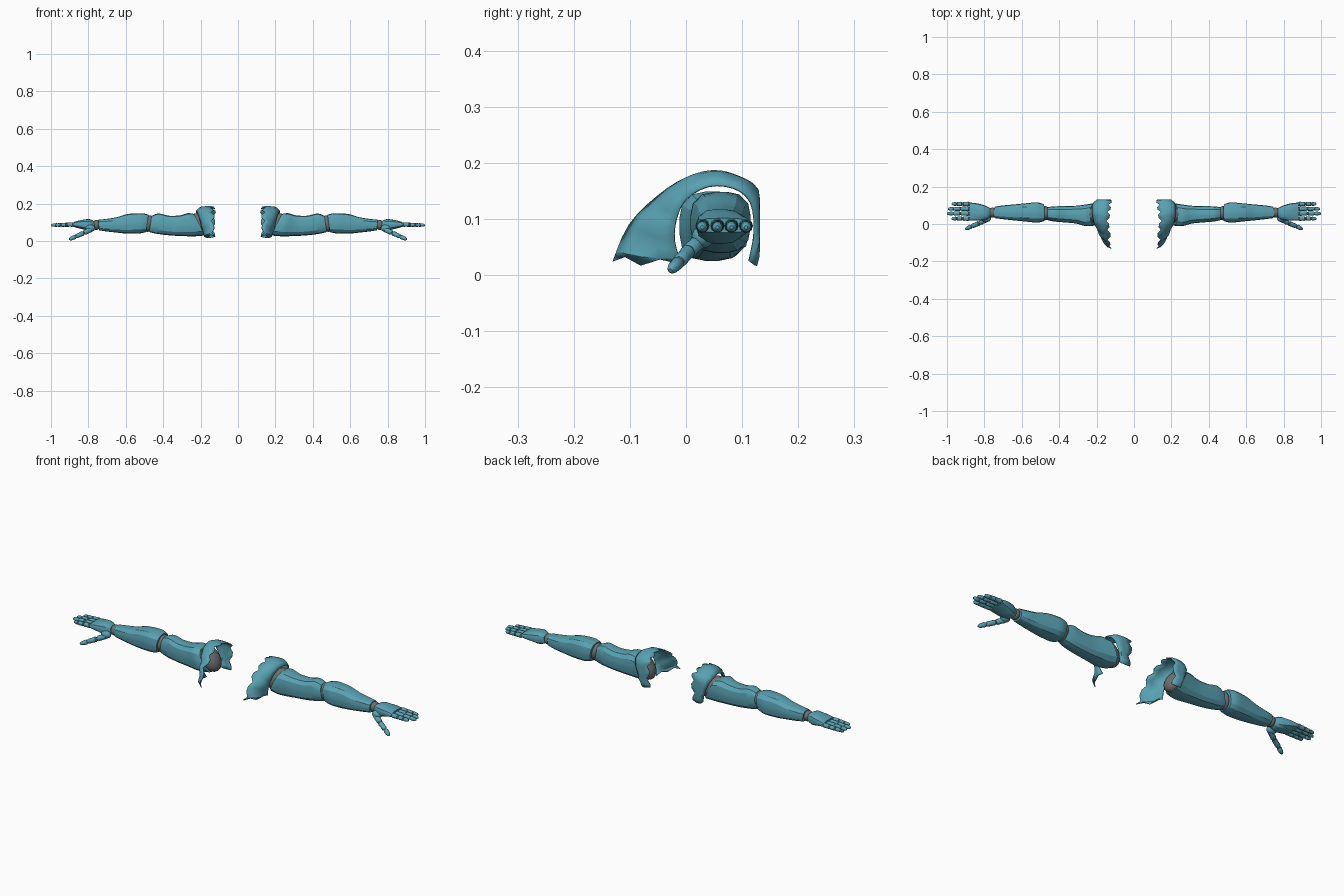
import bpy, bmesh, math
from mathutils import Vector

if "Cube" in bpy.data.objects:
    bpy.data.objects.remove(bpy.data.objects["Cube"])


def material(name, rgb):
    m = bpy.data.materials.new(name)
    m.use_nodes = True
    m.diffuse_color = (*rgb, 1)
    m.node_tree.nodes["Principled BSDF"].inputs["Base Color"].default_value = (*rgb, 1)
    return m


TEAL = material("teal armour", (0.10, 0.36, 0.45))
GREY = material("grey joint", (0.16, 0.16, 0.16))


def finish(name, bm, mat, angle=28):
    """Turn a bmesh of the left side into a smooth, mirrored object."""
    me = bpy.data.meshes.new(name)
    bm.to_mesh(me)
    bm.free()
    me.materials.append(mat)
    ob = bpy.data.objects.new(name, me)
    bpy.context.collection.objects.link(ob)
    bpy.ops.object.select_all(action="DESELECT")
    ob.select_set(True)
    bpy.context.view_layer.objects.active = ob
    bpy.ops.object.shade_smooth_by_angle(angle=math.radians(angle))
    ob.modifiers.new("Mirror", "MIRROR")
    return ob


def spline(keys, steps):
    """Catmull-Rom interpolation of tuples of numbers."""
    out = []
    for i in range(len(keys) - 1):
        a, b, c, d = (keys[min(max(i + k, 0), len(keys) - 1)] for k in (-1, 0, 1, 2))
        for s in range(steps):
            t = s / steps
            out.append(tuple(q + t * (r - p) / 2 + t * t * (p - 2.5 * q + 2 * r - w / 2)
                             + t ** 3 * (1.5 * (q - r) + (w - p) / 2)
                             for p, q, r, w in zip(a, b, c, d)))
    return out + [tuple(keys[-1])]


def bridge(bm, rings, closed=True):
    n = len(rings[0])
    for a, b in zip(rings, rings[1:]):
        for i in range(n if closed else n - 1):
            j = (i + 1) % n
            bm.faces.new((a[i], a[j], b[j], b[i]))
    if closed:
        bm.faces.new(rings[0][::-1])
        bm.faces.new(rings[-1])
    bmesh.ops.recalc_face_normals(bm, faces=bm.faces[:])


def shell(name, sections, lean, steps=4, sides=16):
    """Limb armour: sections are (x, y min, y max, z min, z max);
    lean slants the first and last rims, (start, end)."""
    bm = bmesh.new()
    rings = []
    path = spline(sections, steps)
    x0, x1 = path[0][0], path[-1][0]
    for x, ya, yb, za, zb in path:
        t = (x - x0) / (x1 - x0)
        tilt = lean[0] * max(0, 1 - 2.5 * t) + lean[1] * max(0, 2.5 * t - 1.5)
        ring = []
        for k in range(sides):
            a = math.tau * (k + 0.5) / sides
            # raised ridges every quarter turn give the plated look
            r = 1 + 0.05 * (1 if k % 4 in (1, 2) else -0.6)
            y = math.cos(a) * r * (yb - ya) / 2
            z = math.sin(a) * r * (zb - za) / 2
            ring.append(bm.verts.new((x + tilt * z, (ya + yb) / 2 + y, (za + zb) / 2 + z)))
        rings.append(ring)
    bridge(bm, rings)
    return finish(name, bm, TEAL)


def ball(name, centre, size, mat=GREY, tilt=0):
    bm = bmesh.new()
    bmesh.ops.create_uvsphere(bm, u_segments=20, v_segments=12, radius=1)
    for v in bm.verts:
        x, y, z = (c * s for c, s in zip(v.co, size))
        v.co = Vector((x + tilt * z, y, z)) + Vector(centre)
    return finish(name, bm, mat, 60)


def digit(name, points, radius):
    """Chain of tapered finger plates with small joints between them."""
    pts = [Vector(p) for p in points]
    plates, joints = bmesh.new(), bmesh.new()
    for i, (a, b) in enumerate(zip(pts, pts[1:])):
        r0 = radius * (1 - 0.09 * i)
        axis = b - a
        u = axis.cross(Vector((0, 0, 1))).normalized()
        w = u.cross(axis).normalized()
        profile = [(0.03, 0.7), (0.12, 1), (0.5, 0.9), (0.85, 0.95), (0.97, 0.65)]
        if b == pts[-1]:
            profile = [(0.03, 0.7), (0.15, 1), (0.6, 0.9), (0.88, 0.65), (1, 0.3)]
        rings = []
        for t, s in profile:
            rings.append([plates.verts.new(a + axis * t + r0 * s * (
                u * math.cos(math.tau * k / 10) + w * math.sin(math.tau * k / 10)))
                for k in range(10)])
        bridge(plates, rings)
        made = bmesh.ops.create_uvsphere(joints, u_segments=10, v_segments=6,
                                         radius=r0 * 0.78)
        bmesh.ops.translate(joints, verts=made["verts"], vec=a)
    finish(name, plates, TEAL, 40)
    finish(name + "_joints", joints, GREY, 60)


# Limb shells
shell("upper_arm", [(.205, -.008, .115, .027, .147), (.25, -.015, .108, .022, .152),
                    (.31, 0, .1, .024, .14), (.37, .006, .098, .028, .138),
                    (.43, .012, .096, .036, .15), (.468, .021, .09, .046, .137)], (.5, -.15))
shell("forearm", [(.485, .012, .108, .045, .143), (.52, .005, .118, .038, .151),
                  (.59, .012, .112, .037, .147), (.65, .018, .106, .043, .129),
                  (.71, .025, .1, .05, .119), (.745, .03, .093, .056, .115)], (-.15, .1))
shell("palm", [(.768, .036, .085, .066, .108), (.795, .02, .1, .054, .119),
               (.84, .016, .113, .064, .113), (.88, .016, .117, .075, .102)], (.15, 0))

# Joints
ball("shoulder_joint", (.2, .055, .088), (.05, .053, .06), tilt=.4)
ball("elbow_joint", (.477, .058, .093), (.024, .039, .045), tilt=-.15)
ball("wrist_joint", (.757, .061, .086), (.022, .027, .027))

# Fingers, from index to little
for label, y, tip in (("index", .029, .975), ("middle", .056, 1), ("ring", .081, .995),
                      ("little", .107, .975)):
    span = tip - .88
    digit(label + "_finger", [(.88 + span * t, y, .088 - .003 * t) for t in (0, .4, .72, 1)],
          .0125)

# Thumb and its base
digit("thumb", [(.785, .026, .062), (.825, .005, .043), (.868, -.012, .024), (.902, -.028, .008)],
      .0145)
ball("thumb_base", (.79, .03, .068), (.026, .02, .02), TEAL)

# Shoulder mantle: sheet between a torn inner edge and the rim around the arm
inner = [(.128, -.13, .025), (.135, -.10, .09), (.132, -.05, .14), (.14, 0, .172),
         (.135, .05, .183), (.13, .09, .172), (.125, .124, .15), (.13, .129, .09),
         (.13, .118, .022)]
outer = [(.178, -.008, .02), (.19, -.02, .06), (.2, -.017, .10), (.21, .0, .135),
         (.22, .04, .158), (.224, .085, .155), (.215, .115, .13), (.195, .122, .08),
         (.178, .112, .025)]
bm = bmesh.new()
rows = []
for n, (p, q) in enumerate(zip(spline(inner, 3), spline(outer, 3))):
    p, q = Vector(p), Vector(q)
    p.x += .010 if n % 3 == 1 else -.006
    row = []
    for t in (0, .25, .5, .75, 1):
        v = p.lerp(q, t)
        out = Vector((0, v.y - .05, v.z - .07)).normalized()
        v += out * .012 * math.sin(math.pi * t)
        if n == 0 and t in (.25, .75):
            v.z += .012
        v.x += .012 * math.sin(math.pi * t)
        v.y, v.z = min(v.y, .13), max(v.z, .015)
        row.append(bm.verts.new(v))
    rows.append(row)
bridge(bm, rows, closed=False)
mantle = finish("shoulder_mantle", bm, TEAL, 40)
thick = mantle.modifiers.new("Thickness", "SOLIDIFY")
thick.thickness = .004
thick.offset = 0
